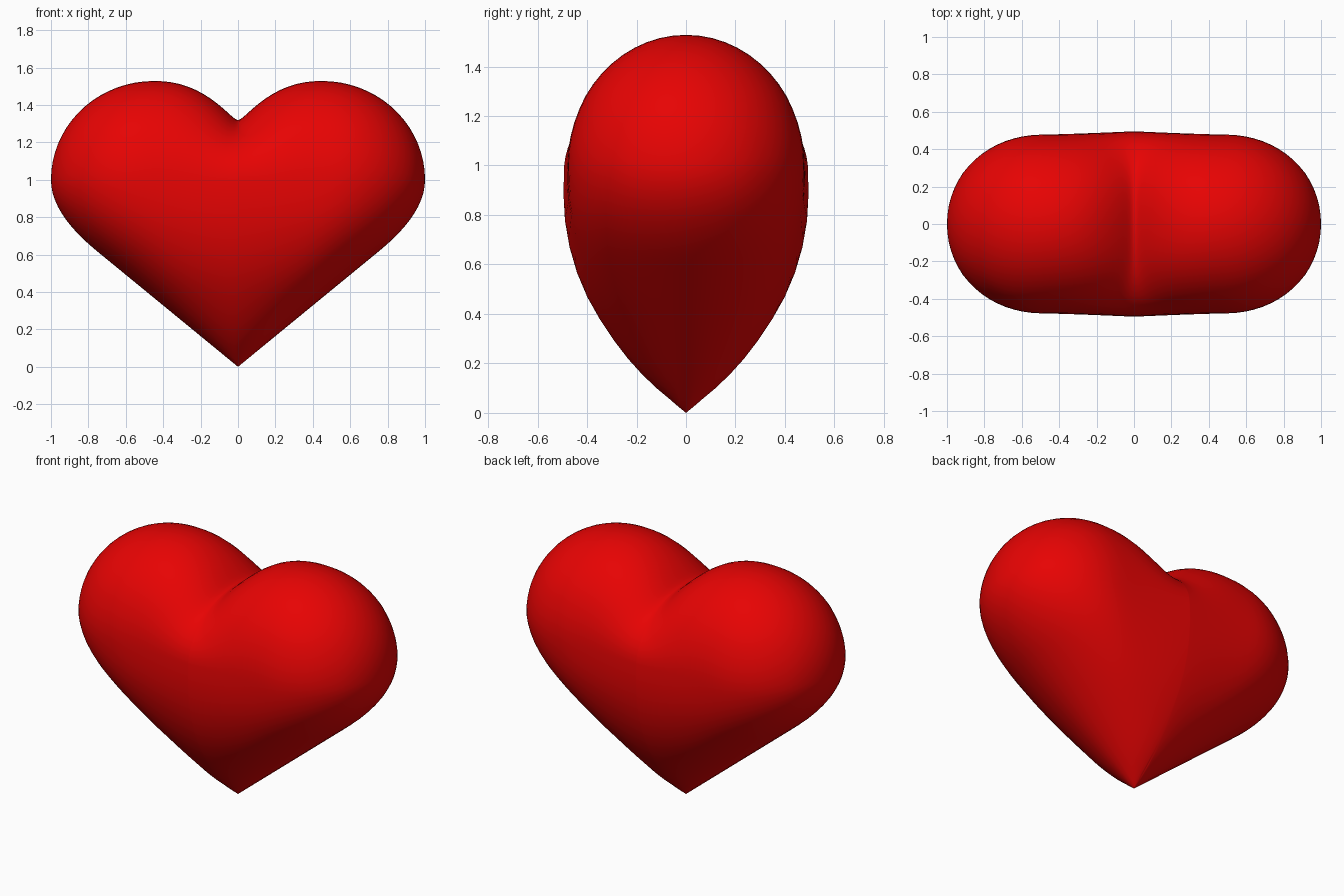
import bpy, bmesh, math

if "Cube" in bpy.data.objects:
    bpy.data.objects.remove(bpy.data.objects["Cube"])

ZC = 1.0          # height of the widest level
NX, NT = 32, 56   # slices per half, points per slice

# depth profile on the centre line: (z, half depth)
DEPTH = [(0, 0), (.05, .06), (.18, .2), (.31, .303), (.488, .412),
         (.67, .474), (.83, .498), (1.0, .492), (1.1, .48)]


def hermite(s, a, b, ma, mb):
    return ((1 + 2*s)*(1-s)**2*a + s*(1-s)**2*ma
            + s*s*(3-2*s)*b + s*s*(s-1)*mb)


def depth(z):
    P = DEPTH
    def slope(i):
        a, b = P[max(i-1, 0)], P[min(i+1, len(P)-1)]
        return (b[1]-a[1]) / (b[0]-a[0])
    for i in range(len(P)-1):
        (z0, y0), (z1, y1) = P[i], P[i+1]
        if z <= z1:
            h = z1 - z0
            return hermite((z-z0)/h, y0, y1, slope(i)*h, slope(i+1)*h)
    return P[-1][1]


def half_width(z):
    # straight flank, then rounding into the widest level
    if z < .62:
        return z / .82
    return hermite((z-.62)/.38, .756, 1.0, .38/.82, 0)


def bottom(x):
    lo, hi = 0.0, ZC
    for _ in range(50):
        m = (lo + hi) / 2
        if half_width(m) < x:
            lo = m
        else:
            hi = m
    return hi


def level_shape(u, z):
    # horizontal outline: round near the tip, flat-sided capsule at the widest level
    u = min(u, 1)
    cap = 1.0 if u < .5 else math.sqrt(max(0, 1 - ((u-.5)/.5)**2))
    cap *= 1 - .1*u*(1-u)
    oval = (1 - u**1.8) ** (1/1.9)
    k = min(1, max(0, (z - .2) / .8))
    return oval + (cap - oval) * k


def rise(x, y):
    # height of the lobe above the widest level; cleft softens to front and back
    if x > .45:
        return .528 * math.sqrt(max(0, 1 - ((x-.45)/.55)**2))
    r = .02 + .3 * (y/.5)**4
    s = (math.sqrt(x*x + r*r) - r) / (math.sqrt(.45**2 + r*r) - r)
    return .32 + .208 * (1 - (1-s)**2.25)


def section(x):
    ax = abs(x)
    zb, w = bottom(ax), depth(ZC) * level_shape(ax, ZC)
    ring = []
    for j in range(NT):
        t = 2 * math.pi * j / NT
        c, s = math.cos(t), math.sin(t)
        if s >= -1e-9:      # rounded upper half
            y = w * c
            z = ZC + rise(ax, y) * max(s, 0)
        else:               # tapering lower half
            z = ZC + (ZC - zb) * s
            wide = half_width(z)
            y = depth(z) * level_shape(ax / wide, z) if wide > 1e-6 else 0
            if abs(c) < 1e-6:
                y = 0
            y = math.copysign(y, c)
        ring.append((x, y, z))
    return ring


# skin the slices from side to side
bm = bmesh.new()
half = [(1 - math.cos(math.pi*i/NX)) / 2 for i in range(NX)]
xs = [-h for h in reversed(half[1:])] + half
rings = [[bm.verts.new(p) for p in section(x)] for x in xs]
for a, b in zip(rings, rings[1:]):
    for j in range(NT):
        k = (j + 1) % NT
        bm.faces.new((a[j], a[k], b[k], b[j]))
for ring, x in ((rings[0], -1), (rings[-1], 1)):
    pole = bm.verts.new((x, 0, ZC))
    for j in range(NT):
        bm.faces.new((ring[j], ring[(j+1) % NT], pole))
bmesh.ops.remove_doubles(bm, verts=bm.verts, dist=1e-5)
# soften the skin slightly
for _ in range(3):
    bmesh.ops.smooth_vert(bm, verts=[v for v in bm.verts if abs(v.co.x) < .9 and .1 < v.co.z < 1.25],
                          factor=.4, use_axis_x=False, use_axis_y=True, use_axis_z=False)
bmesh.ops.recalc_face_normals(bm, faces=bm.faces)
for f in bm.faces:
    f.smooth = True

mesh = bpy.data.meshes.new("heart")
bm.to_mesh(mesh)
bm.free()
heart = bpy.data.objects.new("heart", mesh)
bpy.context.collection.objects.link(heart)

red = bpy.data.materials.new("red")
red.diffuse_color = (.8, .001, .001, 1)
red.use_nodes = True
red.node_tree.nodes["Principled BSDF"].inputs["Base Color"].default_value = red.diffuse_color
mesh.materials.append(red)
